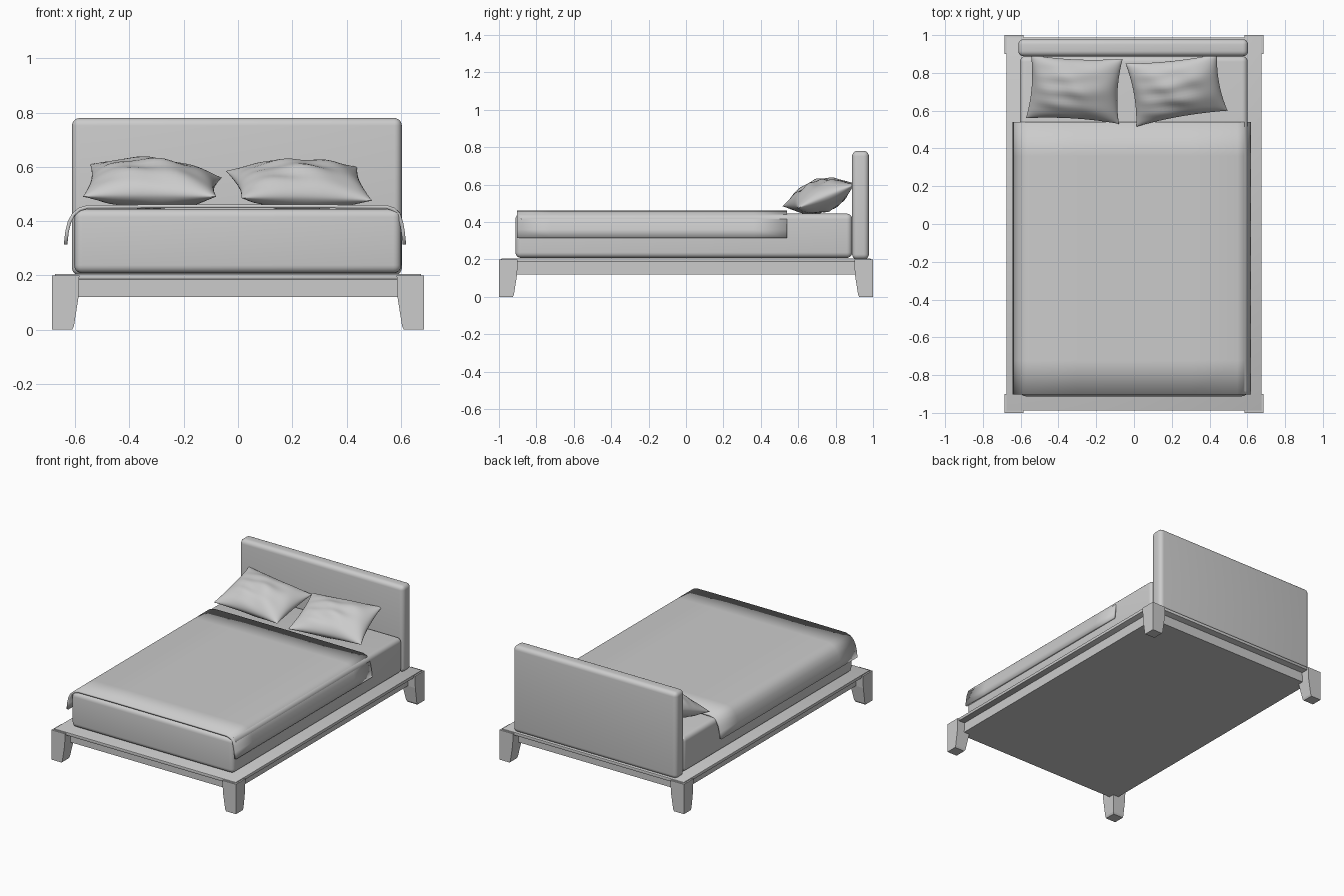
import bpy, bmesh, math
from mathutils import Vector

if "Cube" in bpy.data.objects:
    bpy.data.objects.remove(bpy.data.objects["Cube"])


def make(name, bm, smooth=True):
    bmesh.ops.recalc_face_normals(bm, faces=bm.faces)
    me = bpy.data.meshes.new(name)
    bm.to_mesh(me)
    bm.free()
    ob = bpy.data.objects.new(name, me)
    bpy.context.collection.objects.link(ob)
    if smooth:
        bpy.ops.object.select_all(action='DESELECT')
        ob.select_set(True)
        bpy.context.view_layer.objects.active = ob
        bpy.ops.object.shade_smooth_by_angle(angle=math.radians(40))
    return ob


def box(name, lo, hi, bevel=0.0, segs=5):
    bm = bmesh.new()
    bmesh.ops.create_cube(bm, size=1)
    for v in bm.verts:
        v.co = Vector([(a + b) / 2 + c * (b - a) for a, b, c in zip(lo, hi, v.co)])
    if bevel:
        bmesh.ops.bevel(bm, geom=bm.edges[:], offset=bevel, segments=segs,
                        affect='EDGES', profile=0.5)
    return make(name, bm, bevel > 0)


# Bed frame: overhanging platform and inset rail box
box("platform", (-0.675, -0.988, 0.185), (0.675, 0.988, 0.206), 0.003, 2)
box("rail_box", (-0.63, -0.94, 0.12), (0.63, 0.94, 0.19))

# Four legs, tapered on the inner sides, mirrored from one corner
bm = bmesh.new()
rings = []
for z, w in ((0, 0.074), (0.012, 0.08), (0.12, 0.097), (0.2, 0.1)):
    x0, x1, y0, y1 = 0.685 - w, 0.685, 1 - w, 1.0
    rings.append([bm.verts.new((x, y, z)) for x, y in
                  ((x0, y0), (x1, y0), (x1, y1), (x0, y1))])
for a, b in zip(rings, rings[1:]):
    for i in range(4):
        bm.faces.new((a[i], a[(i + 1) % 4], b[(i + 1) % 4], b[i]))
bm.faces.new(rings[0][::-1])
bm.faces.new(rings[-1])
legs = make("legs", bm, False)
m = legs.modifiers.new("mirror", 'MIRROR')
m.use_axis = (True, True, False)

# Headboard and mattress
box("headboard", (-0.612, 0.888, 0.2), (0.604, 0.978, 0.78), 0.028)
box("mattress", (-0.604, -0.912, 0.208), (0.602, 0.889, 0.445), 0.03)

# Blanket: draped cross-section swept along the bed
outer = [(-0.642, 0.315), (-0.637, 0.36), (-0.628, 0.398), (-0.612, 0.428),
         (-0.588, 0.449), (-0.555, 0.459), (-0.3, 0.461), (0, 0.461), (0.3, 0.461),
         (0.548, 0.459), (0.578, 0.449), (0.598, 0.428), (0.609, 0.395),
         (0.615, 0.36), (0.62, 0.315)]
bm = bmesh.new()
rows = [[bm.verts.new((x, -0.903 + 1.443 * k / 8, z)) for x, z in outer]
        for k in range(9)]
for a, b in zip(rows, rows[1:]):
    for i in range(len(outer) - 1):
        bm.faces.new((a[i], a[i + 1], b[i + 1], b[i]))
blanket = make("blanket", bm)
if blanket.data.polygons[len(outer) // 2].normal.z < 0:
    blanket.data.flip_normals()
m = blanket.modifiers.new("thickness", 'SOLIDIFY')
m.thickness = 0.013
m.offset = -1


# Pillows: puffed patch between four corners, pinched seams and soft creases
def pillow(name, fl, fr, br, bl, up, down, phase):
    fl, fr, br, bl = map(Vector, (fl, fr, br, bl))
    nrm = (fr - fl + br - bl).cross(bl - fl + br - fr).normalized()
    n = 32
    bm = bmesh.new()
    for sign, h in ((1, up), (-1, down)):
        grid = []
        for j in range(n + 1):
            row = []
            for i in range(n + 1):
                u, v = -math.cos(math.pi * i / n), -math.cos(math.pi * j / n)
                fu, fv = max(0, 1 - u * u), max(0, 1 - v * v)
                pu, pv = u * (1 - 0.07 * fv), v * (1 - 0.09 * fu)
                s, t = (pu + 1) / 2, (pv + 1) / 2
                p = fl.lerp(fr, s).lerp(bl.lerp(br, s), t)
                puff = (fu * fv) ** 0.55
                crease = 0.006 * math.sin(7 * u + 4 * v + phase) \
                    + 0.004 * math.sin(11 * v - 5 * u * v + 2 * phase)
                p += nrm * (sign * h * puff + crease * fu * fv)
                p.z = max(p.z, 0.444)
                row.append(bm.verts.new(p))
            grid.append(row)
        for j in range(n):
            for i in range(n):
                f = (grid[j][i], grid[j][i + 1], grid[j + 1][i + 1], grid[j + 1][i])
                bm.faces.new(f if sign > 0 else f[::-1])
    bmesh.ops.remove_doubles(bm, verts=bm.verts, dist=0.0004)
    return make(name, bm)


pillow("left_pillow", (-0.572, 0.56, 0.49), (-0.08, 0.53, 0.49),
       (-0.06, 0.875, 0.56), (-0.545, 0.895, 0.61), 0.088, 0.085, 0.5)
pillow("right_pillow", (0.012, 0.515, 0.485), (0.495, 0.6, 0.475),
       (0.44, 0.9, 0.6), (-0.045, 0.85, 0.585), 0.082, 0.085, 2.1)
